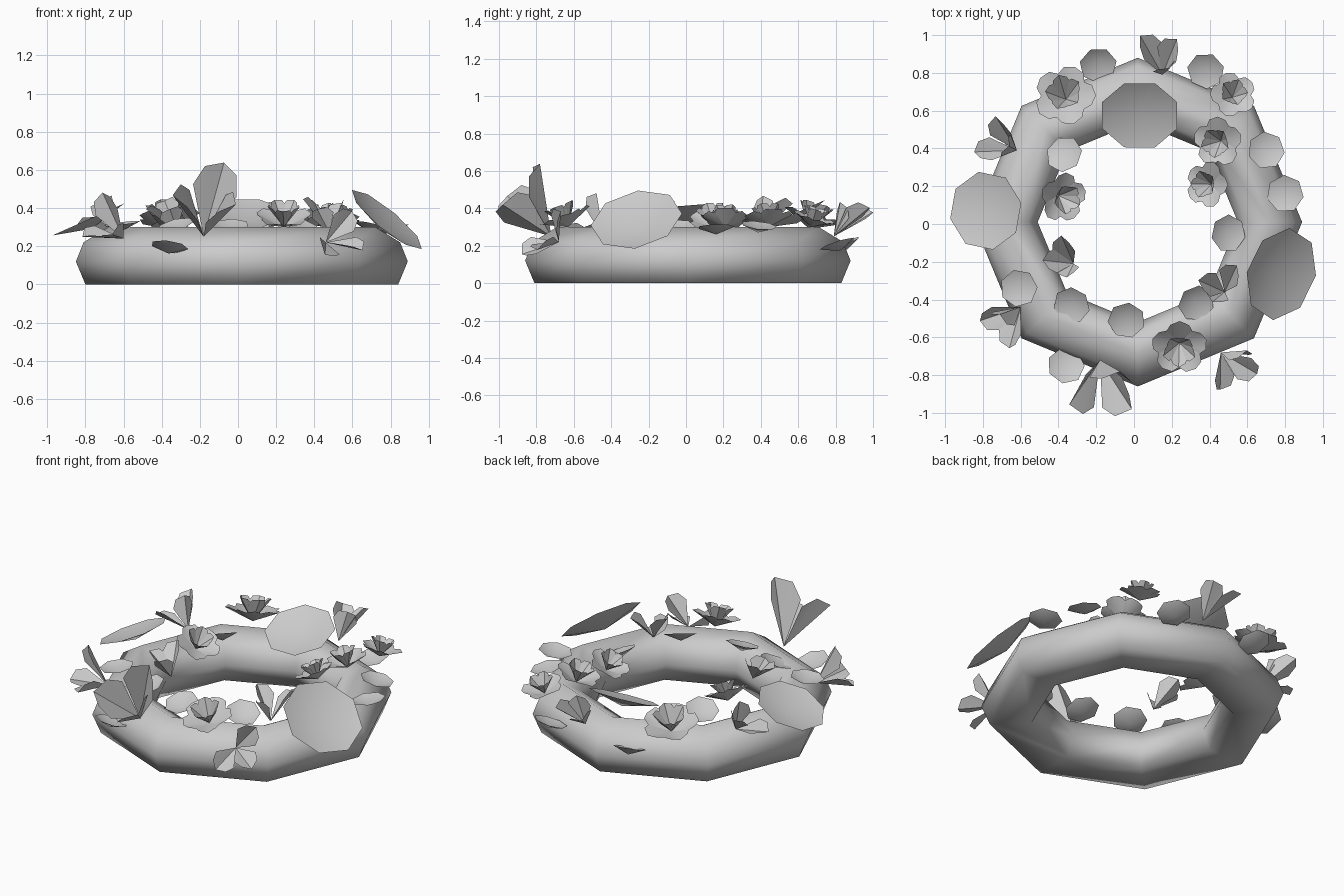
import bpy, bmesh
from math import cos, sin, tau, radians
from mathutils import Vector, Matrix

cube = bpy.data.objects.get("Cube")
if cube:
    bpy.data.objects.remove(cube, do_unlink=True)

grey = bpy.data.materials.new("plain_grey")
grey.use_nodes = True
colour = (0.6, 0.6, 0.6, 1)
grey.diffuse_color = colour
grey.node_tree.nodes["Principled BSDF"].inputs["Base Color"].default_value = colour


def finish(name, bm, smooth_angle):
    """Turn a bmesh into a shaded object."""
    mesh = bpy.data.meshes.new(name)
    bm.to_mesh(mesh)
    bm.free()
    mesh.materials.append(grey)
    obj = bpy.data.objects.new(name, mesh)
    bpy.context.collection.objects.link(obj)
    bpy.ops.object.select_all(action="DESELECT")
    obj.select_set(True)
    bpy.context.view_layer.objects.active = obj
    bpy.ops.object.shade_smooth_by_angle(angle=radians(smooth_angle))


def add_petal(bm, base, tip, width, facing, cup):
    """Folded fan petal running from base to tip, hollow towards facing."""
    base, tip = Vector(base), Vector(tip)
    along = tip - base
    side = along.cross(Vector(facing)).normalized()
    up = side.cross(along).normalized()
    depth = up * cup * along.length
    root = bm.verts.new(base)
    outline = [(-0.5, 0.66), (-0.36, 0.92), (0, 1), (0.36, 0.92), (0.5, 0.66)]
    rim = []
    for across, reach in outline:
        lift = depth * (abs(across) * 4 - 1)
        rim.append(bm.verts.new(base + along * reach + side * across * width + lift))
    for a, b in zip(rim, rim[1:]):
        bm.faces.new((root, b, a))


def spray(name, base, tips, width, facing=None):
    """A few long petals spreading from one point."""
    bm = bmesh.new()
    centre = sum((Vector(t) for t in tips), Vector()) / len(tips) - Vector(base)
    for tip in tips:
        away = Vector(tip) - Vector(base)
        inward = centre * 1.5 - away + Vector((0, 0, 0.1))
        add_petal(bm, base, tip, width, facing or inward, 0.1)
    finish(name, bm, 25)


def flower(name, base, axis, size):
    """Open outer petals around an upright inner cup."""
    bm = bmesh.new()
    axis = Vector(axis).normalized()
    turn = axis.to_track_quat("Z", "Y").to_matrix()
    for count, reach, height, width, spin in ((5, 1, 0.5, 0.95, 0.3),
                                              (5, 0.55, 0.9, 0.65, 0.9)):
        for i in range(count):
            a = tau * i / count + spin
            offset = turn @ Vector((cos(a) * reach, sin(a) * reach, height)) * size
            add_petal(bm, base, Vector(base) + offset, width * size, axis, 0.07)
    finish(name, bm, 40)


def leaf(name, centre, normal, length, width, sides, spin, cup):
    """Many-sided dish."""
    bm = bmesh.new()
    turn = Vector(normal).to_track_quat("Z", "Y").to_matrix().to_4x4()
    place = Matrix.Translation(centre) @ turn
    hub = bm.verts.new(place @ Vector((0, 0, -cup * width)))
    rim = []
    for i in range(sides):
        a = tau * i / sides + spin
        rim.append(bm.verts.new(place @ Vector((cos(a) * width, sin(a) * length, 0))))
    for i in range(sides):
        bm.faces.new((hub, rim[i], rim[(i + 1) % sides]))
    finish(name, bm, 40)


# Eight-sided wreath ring with a flat underside
profile = [(0.82, 0), (0.87, 0.12), (0.83, 0.22), (0.70, 0.30),
           (0.58, 0.24), (0.53, 0.12), (0.58, 0)]
bm = bmesh.new()
loops = []
for i in range(8):
    a = tau * i / 8
    loops.append([bm.verts.new((r * cos(a) + 0.02, r * sin(a) + 0.01, z))
                  for r, z in profile])
for i, ring in enumerate(loops):
    after = loops[(i + 1) % len(loops)]
    for j in range(len(profile)):
        k = (j + 1) % len(profile)
        bm.faces.new((ring[j], after[j], after[k], ring[k]))
bmesh.ops.recalc_face_normals(bm, faces=bm.faces)
finish("wreath_ring", bm, 75)

# Three large dish leaves
leaf("large_leaf_back", (0.03, 0.575, 0.37), (0, -0.4, 0.9), 0.2, 0.215, 8, 0.39, 0.25)
leaf("large_leaf_right", (-0.785, 0.07, 0.34), (-0.4, 0, 0.9), 0.21, 0.21, 8, 0.2, 0.25)
leaf("large_leaf_left", (0.78, -0.265, 0.34), (0.6, -0.2, 0.72), 0.24, 0.25, 8, 0.2, 0.25)

# Small leaves half sunk into the ring: position, then outward lean
small_leaves = [
    ((-0.19, 0.84, 0.21), -0.5), ((0.38, 0.81, 0.21), -0.4), ((0.7, 0.39, 0.31), 0.3),
    ((0.8, 0.16, 0.3), -0.2), ((0.5, -0.05, 0.3), 0.9), ((0.33, -0.42, 0.31), 0.9),
    ((-0.04, -0.51, 0.31), 0.7), ((-0.33, -0.43, 0.31), 0.8), ((-0.61, -0.34, 0.32), 0.2),
    ((-0.36, -0.75, 0.2), -0.4), ((-0.37, 0.37, 0.32), 0.9),
]
for i, (centre, lean) in enumerate(small_leaves):
    normal = (centre[0] * lean, centre[1] * lean, 1)
    leaf(f"small_leaf_{i}", centre, normal, 0.1, 0.1, 7, i * 0.7, 0.4)

# Open blossoms: base, facing direction, size
blossoms = [
    ((-0.36, 0.66, 0.29), (-0.1, 0.3, 1), 0.16), ((0.52, 0.67, 0.3), (0.1, 0.3, 1), 0.12),
    ((0.24, -0.63, 0.3), (0, -0.4, 1), 0.145), ((0.41, 0.21, 0.3), (-0.5, 0, 1), 0.12),
    ((-0.4, 0.15, 0.3), (0.5, -0.2, 1), 0.13), ((0.46, 0.44, 0.3), (-0.3, -0.1, 1), 0.13),
]
for i, (base, axis, size) in enumerate(blossoms):
    flower(f"blossom_{i}", base, axis, size)

# Long-petalled sprays: base, petal tips, petal width
spray("tall_petal", (-0.18, -0.72, 0.25), [(-0.08, -0.82, 0.63)], 0.24, (0, -1, 0.4))
sprays = [
    ((-0.18, -0.72, 0.25), [(-0.31, -0.96, 0.48), (-0.04, -0.98, 0.44)], 0.24),
    ((-0.62, 0.39, 0.27), [(-0.74, 0.55, 0.44), (-0.84, 0.39, 0.33), (-0.68, 0.42, 0.46)], 0.13),
    ((0.15, 0.79, 0.25), [(0.05, 0.99, 0.4), (0.21, 0.97, 0.42), (0.18, 0.84, 0.43)], 0.14),
    ((-0.6, -0.44, 0.24), [(-0.81, -0.52, 0.27), (-0.67, -0.65, 0.28), (-0.72, -0.5, 0.47)], 0.14),
    ((0.46, -0.68, 0.22), [(0.47, -0.88, 0.17), (0.65, -0.8, 0.2), (0.6, -0.69, 0.38)], 0.14),
    ((-0.32, -0.21, 0.28), [(-0.39, -0.08, 0.45), (-0.47, -0.19, 0.41), (-0.36, -0.27, 0.4)], 0.13),
    ((0.48, -0.36, 0.27), [(0.53, -0.23, 0.44), (0.36, -0.3, 0.46), (0.42, -0.4, 0.4)], 0.13),
]
for i, (base, tips, width) in enumerate(sprays):
    spray(f"petal_spray_{i}", base, tips, width)
